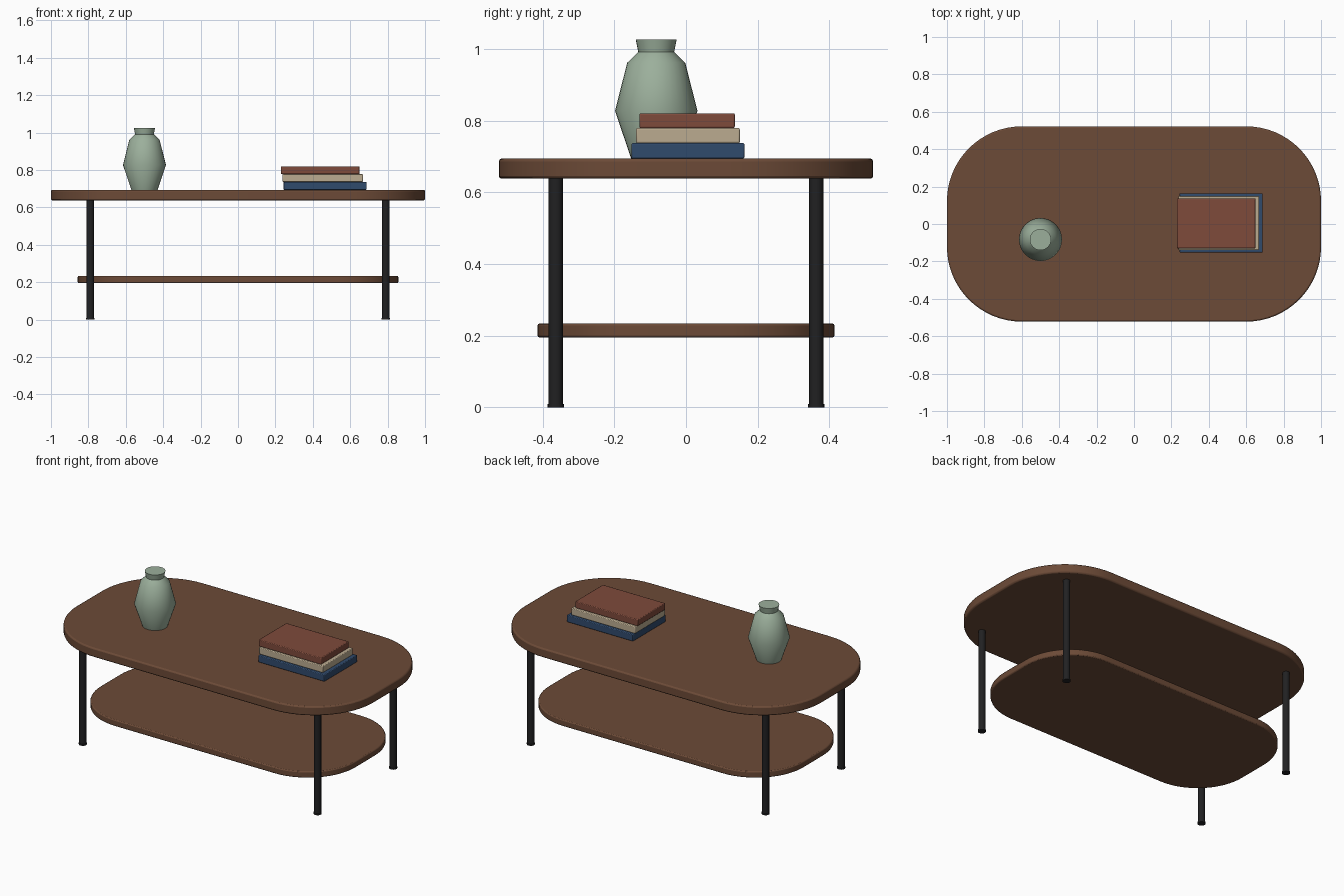
import bpy, bmesh, math
from mathutils import Vector

if "Cube" in bpy.data.objects:
    bpy.data.objects.remove(bpy.data.objects["Cube"], do_unlink=True)


def material(name, rgb):
    m = bpy.data.materials.new(name)
    m.use_nodes = True
    m.diffuse_color = (*rgb, 1)
    bsdf = m.node_tree.nodes["Principled BSDF"]
    bsdf.inputs["Base Color"].default_value = (*rgb, 1)
    bsdf.inputs["Roughness"].default_value = 0.6
    return m


WOOD = material("walnut wood", (0.15, 0.069, 0.038))
METAL = material("black metal", (0.015, 0.015, 0.016))
GLAZE = material("sage glaze", (0.33, 0.43, 0.33))
RED = material("brick red cover", (0.21, 0.069, 0.044))
CREAM = material("cream cover", (0.5, 0.41, 0.28))
BLUE = material("navy cover", (0.03, 0.069, 0.15))


def finish(name, bm, mat, bevel=0.0, angle=30):
    """Turn a bmesh into a shaded object, with softened rims if wanted."""
    bmesh.ops.recalc_face_normals(bm, faces=bm.faces)
    mesh = bpy.data.meshes.new(name)
    bm.to_mesh(mesh)
    bm.free()
    mesh.materials.append(mat)
    obj = bpy.data.objects.new(name, mesh)
    bpy.context.collection.objects.link(obj)
    if bevel:
        mod = obj.modifiers.new("soft rim", 'BEVEL')
        mod.width = bevel
        mod.segments = 2
        mod.limit_method = 'ANGLE'
        mod.angle_limit = math.radians(50)
    bpy.ops.object.select_all(action='DESELECT')
    obj.select_set(True)
    bpy.context.view_layer.objects.active = obj
    bpy.ops.object.shade_smooth_by_angle(angle=math.radians(angle))
    return obj


def rounded_slab(name, half_x, half_y, radius, z0, z1, bevel):
    """Board with four quarter-round corners."""
    bm = bmesh.new()
    verts = []
    steps = 16
    for corner, (sx, sy) in enumerate([(1, 1), (-1, 1), (-1, -1), (1, -1)]):
        for i in range(steps + 1):
            a = math.pi / 2 * (corner + i / steps)
            verts.append(bm.verts.new((sx * (half_x - radius) + radius * math.cos(a),
                                       sy * (half_y - radius) + radius * math.sin(a), z0)))
    base = bm.faces.new(verts)
    top = bmesh.ops.extrude_face_region(bm, geom=[base], use_keep_orig=True)["geom"]
    bmesh.ops.translate(bm, vec=(0, 0, z1 - z0),
                        verts=[v for v in top if isinstance(v, bmesh.types.BMVert)])
    return finish(name, bm, WOOD, bevel)


def lathe(name, x, y, profile, mat, sides, angle=40):
    """Closed solid of revolution from (radius, height) pairs."""
    bm = bmesh.new()
    rings = [[bm.verts.new((x + r * math.cos(2 * math.pi * i / sides),
                            y + r * math.sin(2 * math.pi * i / sides), z))
              for i in range(sides)] for r, z in profile]
    for low, high in zip(rings, rings[1:]):
        for i in range(sides):
            j = (i + 1) % sides
            bm.faces.new((low[i], low[j], high[j], high[i]))
    bm.faces.new(rings[0])
    bm.faces.new(rings[-1])
    return finish(name, bm, mat, angle=angle)


def box(name, low, high, mat):
    bm = bmesh.new()
    bmesh.ops.create_cube(bm, size=1)
    low, high = Vector(low), Vector(high)
    bmesh.ops.scale(bm, vec=high - low, verts=bm.verts)
    bmesh.ops.translate(bm, vec=(low + high) / 2, verts=bm.verts)
    return finish(name, bm, mat, bevel=0.004)


# Table boards
TOP = 0.694
rounded_slab("table_top", 1.0, 0.522, 0.4, 0.638, TOP, 0.008)
rounded_slab("lower_shelf", 0.857, 0.414, 0.32, 0.195, 0.234, 0.006)

# Legs with small foot pads
for side, sx in (("left", 1), ("right", -1)):
    for end, sy in (("front", -1), ("back", 1)):
        x, y = sx * 0.79, sy * 0.363
        lathe(f"{end}_{side}_leg", x, y, [(0.02, 0.008), (0.02, 0.64)], METAL, 20)
        lathe(f"{end}_{side}_foot", x, y, [(0.0225, 0), (0.0225, 0.009)], METAL, 20)

# Vase
lathe("vase", -0.5, -0.083,
      [(0.07, TOP), (0.115, 0.827), (0.081, 0.961), (0.05, 0.991), (0.057, 1.026)],
      GLAZE, 32)

# Stack of books
box("bottom_book", (0.243, -0.152, TOP), (0.688, 0.163, 0.737), BLUE)
box("middle_book", (0.238, -0.139, 0.737), (0.668, 0.15, 0.779), CREAM)
box("top_book", (0.23, -0.13, 0.779), (0.65, 0.136, 0.82), RED)
